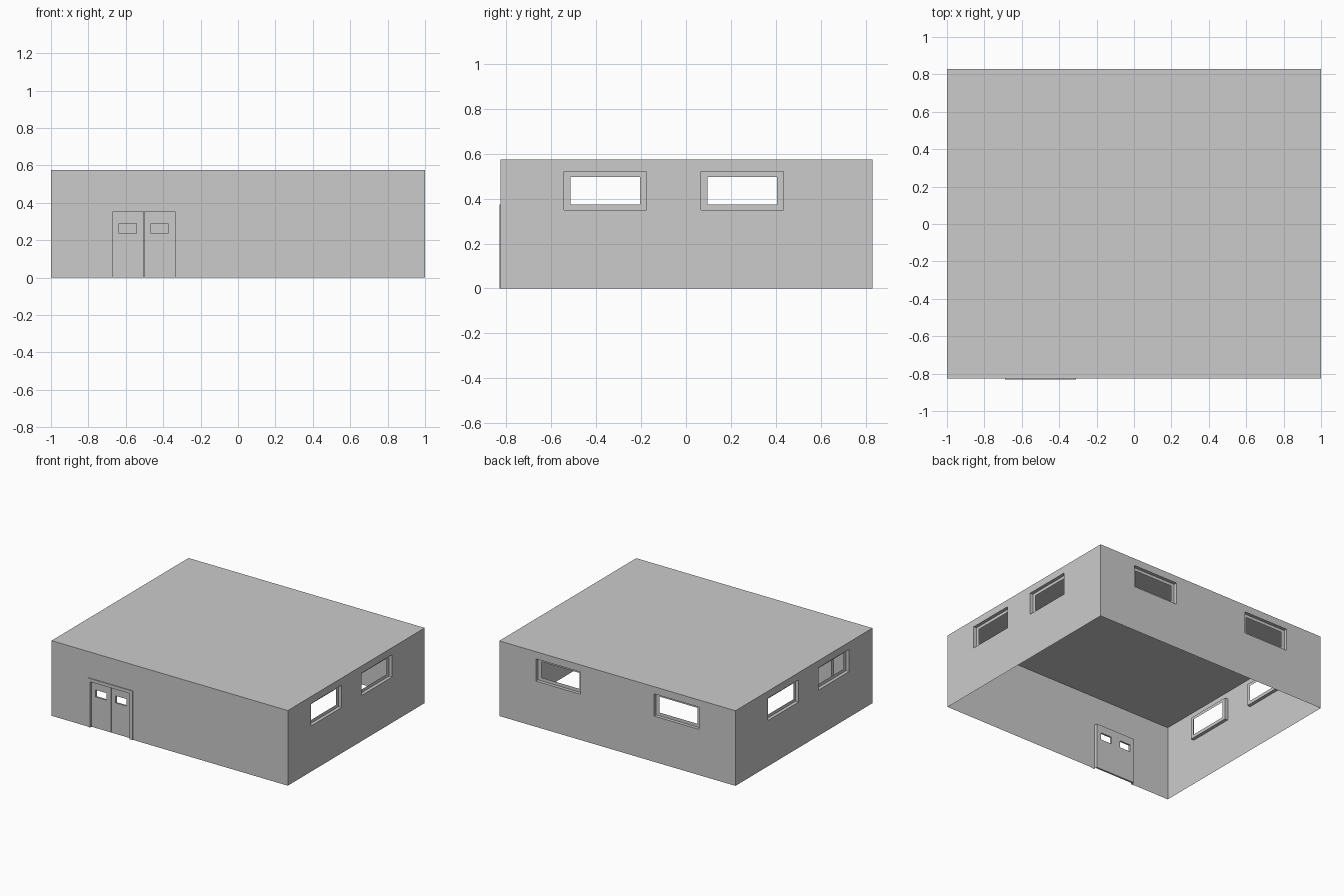
import bpy, bmesh
from math import radians
from mathutils import Matrix

cube = bpy.data.objects.get("Cube")
if cube:
    bpy.data.objects.remove(cube, do_unlink=True)

grey = bpy.data.materials.new("plain grey")
grey.use_nodes = True
colour = (0.6, 0.6, 0.6, 1)
grey.diffuse_color = colour
grey.node_tree.nodes["Principled BSDF"].inputs["Base Color"].default_value = colour

# Building sizes
HX, FRONT, BACK, HEIGHT = 1.0, -0.826, 0.83, 0.575
MID = (FRONT + BACK) / 2
HALF_Y = (BACK - FRONT) / 2
RECESS = 0.025


def quad(bm, points):
    bm.faces.new([bm.verts.new(p) for p in points])


def sheet(bm, rect, holes, depth=0.0):
    """Flat upright panel with rectangular holes; rect = (left, right, bottom, top)."""
    us = sorted({u for r in [rect, *holes] for u in r[:2]})
    zs = sorted({z for r in [rect, *holes] for z in r[2:]})
    for a, b in zip(us, us[1:]):
        for c, d in zip(zs, zs[1:]):
            u, z = (a + b) / 2, (c + d) / 2
            if not any(h[0] < u < h[1] and h[2] < z < h[3] for h in holes):
                quad(bm, [(a, depth, c), (b, depth, c), (b, depth, d), (a, depth, d)])


def ring(bm, outer, y0, inner, y1, sides=4):
    """Band of faces joining two rectangles; three sides leave the bottom open."""
    def corners(r, y):
        l, rt, b, t = r
        return [(rt, y, b), (rt, y, t), (l, y, t), (l, y, b)]
    p, q = corners(outer, y0), corners(inner, y1)
    for i in range(sides):
        j = (i + 1) % 4
        quad(bm, [p[i], p[j], q[j], q[i]])


def finish(name, bm, place):
    bmesh.ops.remove_doubles(bm, verts=bm.verts, dist=0.0001)
    mesh = bpy.data.meshes.new(name)
    bm.to_mesh(mesh)
    bm.free()
    mesh.materials.append(grey)
    obj = bpy.data.objects.new(name, mesh)
    obj.matrix_world = place
    bpy.context.collection.objects.link(obj)
    return obj


def placed(x, y, turn):
    return Matrix.Translation((x, y, 0)) @ Matrix.Rotation(radians(turn), 4, "Z")


def window_wall(name, half, centres, frame_half, open_half, place):
    frames = [(c - frame_half, c + frame_half, 0.35, 0.52) for c in centres]
    bm = bmesh.new()
    sheet(bm, (-half, half, 0, HEIGHT), frames)
    finish(name, bm, place)
    # Recessed window surrounds
    for i, (c, f) in enumerate(zip(centres, frames)):
        opening = (c - open_half, c + open_half, 0.375, 0.497)
        bm = bmesh.new()
        ring(bm, f, 0, f, RECESS)
        ring(bm, f, RECESS, opening, RECESS)
        finish(f"{name}_window_frame_{i + 1}", bm, place)


# Side and back walls
window_wall("right_side_wall", HALF_Y, (-0.362, 0.248), 0.184, 0.155, placed(HX, MID, 90))
window_wall("left_side_wall", HALF_Y, (0.362, -0.248), 0.184, 0.155, placed(-HX, MID, -90))
window_wall("back_wall", HX, (-0.5, 0.5), 0.19, 0.16, placed(0, BACK, 180))

# Front wall with doorway
front = placed(0, FRONT, 0)
doorway = (-0.67, -0.335, 0, 0.35)
bm = bmesh.new()
sheet(bm, (-HX, HX, 0, HEIGHT), [doorway])
finish("front_wall", bm, front)

# Door frame, slightly proud of the wall
trim = (-0.69, -0.31, 0, 0.375)
bm = bmesh.new()
ring(bm, trim, 0, trim, -0.005, 3)
ring(bm, trim, -0.005, doorway, -0.005, 3)
ring(bm, doorway, -0.005, doorway, RECESS, 3)
finish("door_frame", bm, front)

# Pair of door leaves with small windows
for name, left, right, pane in (("first", -0.67, -0.505, (-0.635, -0.542)),
                                ("second", -0.503, -0.335, (-0.466, -0.373))):
    bm = bmesh.new()
    sheet(bm, (left, right, 0, 0.35), [(*pane, 0.237, 0.291)], 0.012)
    leaf = finish(f"{name}_door_leaf", bm, front)
    solid = leaf.modifiers.new("thickness", "SOLIDIFY")
    solid.thickness = 0.014
    solid.offset = -1

# Flat roof
bm = bmesh.new()
quad(bm, [(-HX, FRONT, HEIGHT), (HX, FRONT, HEIGHT), (HX, BACK, HEIGHT), (-HX, BACK, HEIGHT)])
finish("roof", bm, Matrix())
